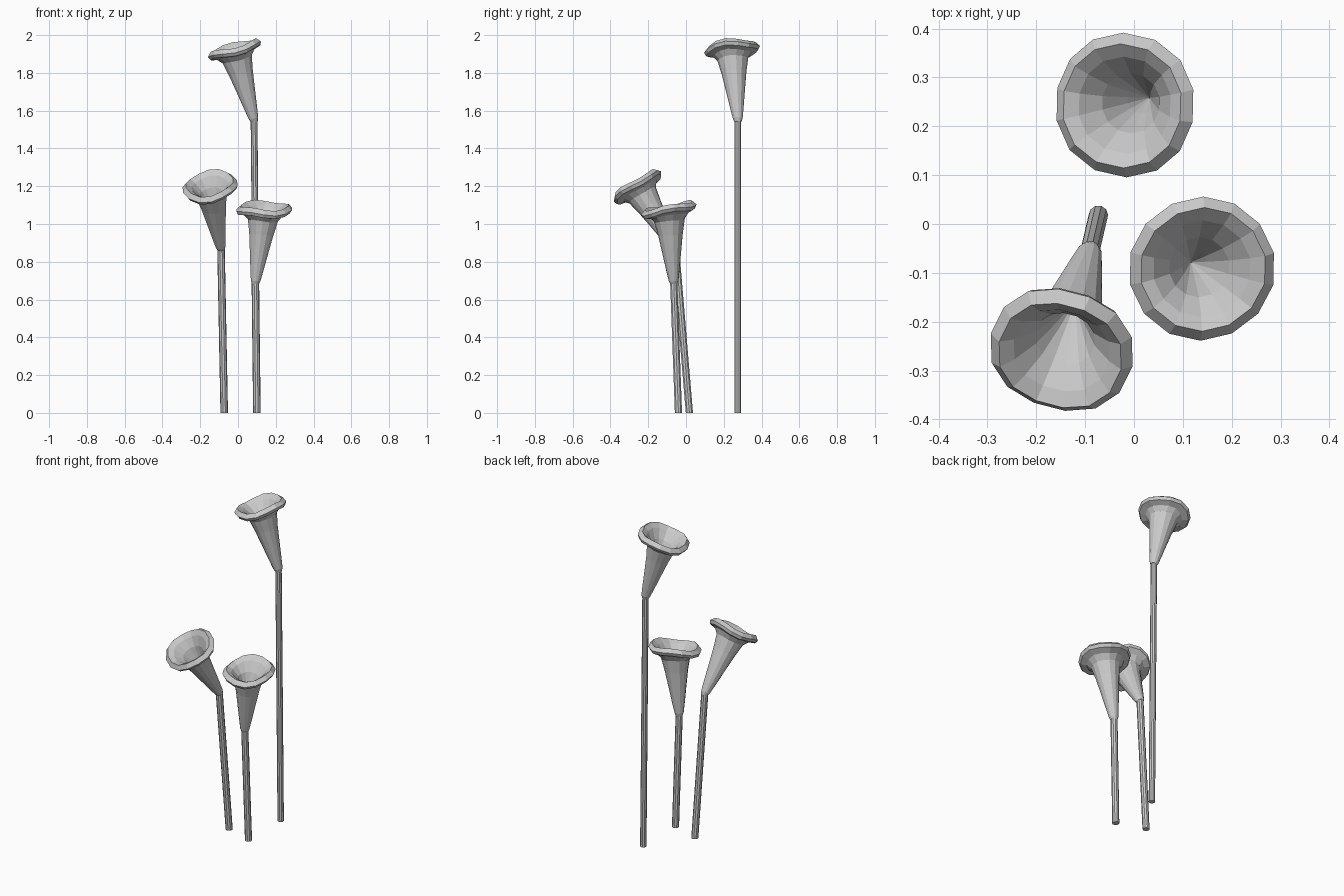
import bpy, bmesh
from math import cos, sin, pi
from mathutils import Vector

if "Cube" in bpy.data.objects:
    bpy.data.objects.remove(bpy.data.objects["Cube"])

# (radius, height along axis, how strongly the ring follows the wavy rim)
PROFILE = [(0.018, -0.01, 0), (0.026, 0.01, 0), (0.036, 0.07, 0), (0.050, 0.16, 0),
           (0.066, 0.26, 0), (0.082, 0.335, 0.3), (0.105, 0.362, 0.7), (0.140, 0.372, 1),
           (0.149, 0.390, 1), (0.128, 0.412, 1), (0.100, 0.392, 0.8),
           (0.062, 0.345, 0.3), (0.028, 0.27, 0)]
SIDES = 14


def finish(bm, name):
    bmesh.ops.recalc_face_normals(bm, faces=bm.faces)
    mesh = bpy.data.meshes.new(name)
    bm.to_mesh(mesh)
    bm.free()
    obj = bpy.data.objects.new(name, mesh)
    bpy.context.collection.objects.link(obj)
    return obj


def skin(bm, rings):
    for a, b in zip(rings, rings[1:]):
        n = len(a)
        for i in range(n):
            j = (i + 1) % n
            bm.faces.new((a[i], a[j], b[j], b[i]))


def make_stem(name, bottom, top, radius):
    bm = bmesh.new()
    rings = []
    for p in (bottom, top):
        rings.append([bm.verts.new((p[0] + radius * cos(2 * pi * i / 10),
                                    p[1] + radius * sin(2 * pi * i / 10), p[2]))
                      for i in range(10)])
    skin(bm, rings)
    bm.faces.new(rings[0])
    bm.faces.new(rings[1])
    return finish(bm, name)


def make_bloom(name, base, rim, shear, phase):
    bm = bmesh.new()
    rings = []
    for r, h, w in PROFILE:
        ring = []
        for i in range(SIDES):
            a = 2 * pi * (i + 0.5) / SIDES
            x, y = r * cos(a), r * sin(a)
            z = h + w * (0.008 * cos(3 * a + phase) + shear[0] * x + shear[1] * y)
            ring.append(bm.verts.new((x, y, z)))
        rings.append(ring)
    skin(bm, rings)
    # closed base and pointed throat
    bm.faces.new(rings[0])
    throat = bm.verts.new((0, 0, 0.20))
    for i in range(SIDES):
        bm.faces.new((rings[-1][i], rings[-1][(i + 1) % SIDES], throat))
    obj = finish(bm, name)
    axis = Vector(rim) - Vector(base)
    obj.rotation_mode = 'QUATERNION'
    obj.rotation_quaternion = Vector((0, 0, 1)).rotation_difference(axis)
    obj.location = base
    return obj


# name, stem foot, bloom base, rim centre, stem radius, rim shear, wave phase
FLOWERS = [
    ("tall", (0.10, 0.275, 0), (0.085, 0.275, 1.55), (-0.02, 0.243, 1.93), 0.018, (0, 0), 1.0),
    ("left", (-0.073, 0.018, 0), (-0.09, -0.055, 0.87), (-0.15, -0.265, 1.21), 0.020, (0, 0), 2.5),
    ("right", (0.10, -0.040, 0), (0.092, -0.065, 0.69), (0.14, -0.092, 1.085), 0.020, (0.1, 0.12), 0.0),
]
for name, foot, base, rim, radius, shear, phase in FLOWERS:
    make_stem(name + "_stem", foot, base, radius)
    make_bloom(name + "_bloom", base, rim, shear, phase)
